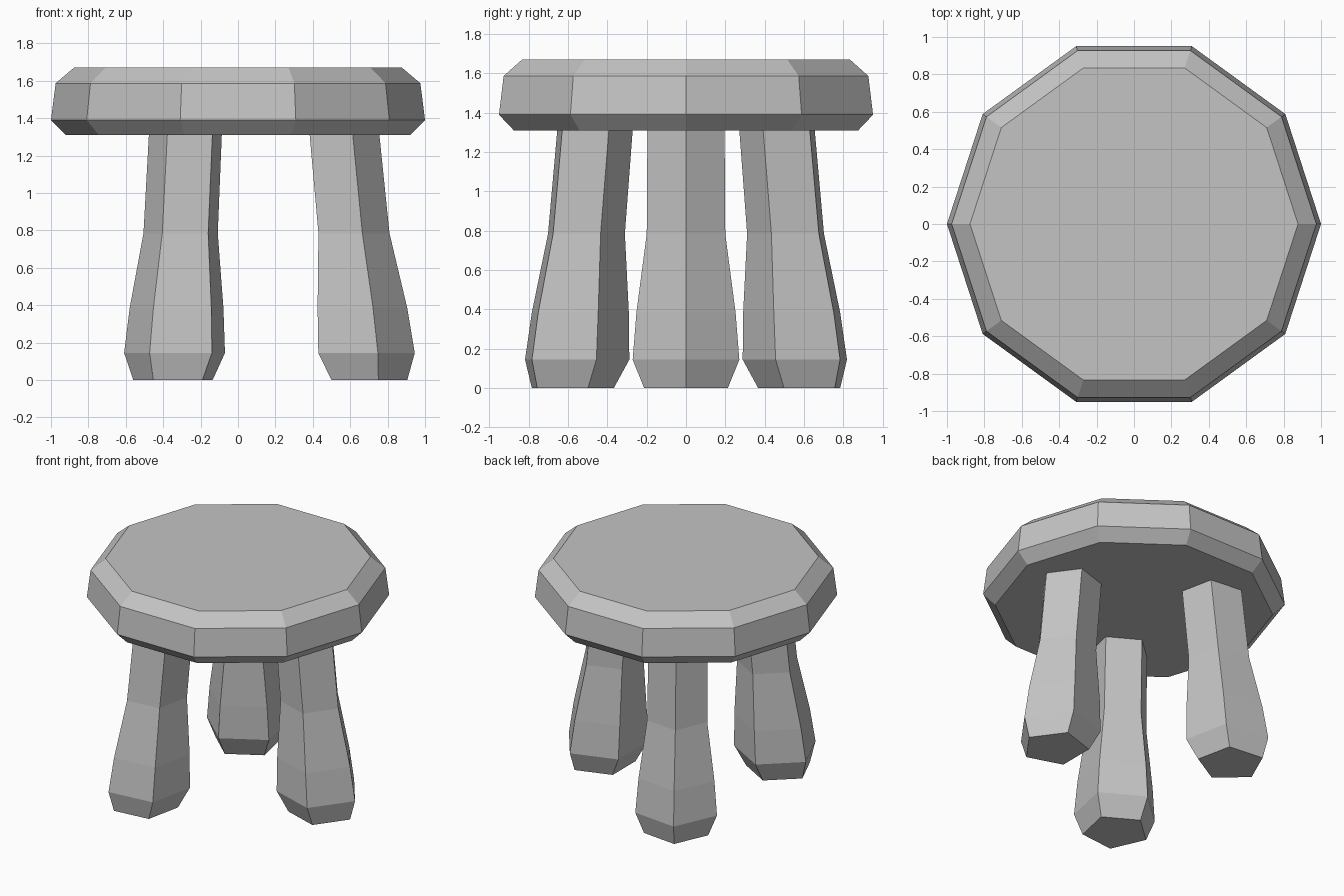
import bpy
import bmesh
from math import cos, sin, pi, radians

cube = bpy.data.objects.get("Cube")
if cube:
    bpy.data.objects.remove(cube)

# One plain grey for the whole stool
grey = bpy.data.materials.new("stone_grey")
grey.use_nodes = True
colour = (0.55, 0.55, 0.55, 1.0)
grey.diffuse_color = colour
grey.node_tree.nodes["Principled BSDF"].inputs["Base Color"].default_value = colour


def loft(name, sides, rings, turn=0.0):
    """Join polygon rings (height, radius, offset from the axis), turned about z."""
    bm = bmesh.new()
    loops = []
    for z, radius, offset in rings:
        loop = []
        for i in range(sides):
            a = 2 * pi * i / sides
            x, y = offset + radius * cos(a), radius * sin(a)
            loop.append(bm.verts.new((x * cos(turn) - y * sin(turn),
                                      x * sin(turn) + y * cos(turn), z)))
        loops.append(loop)
    for low, high in zip(loops, loops[1:]):
        for i in range(sides):
            j = (i + 1) % sides
            bm.faces.new((low[i], low[j], high[j], high[i]))
    bm.faces.new(loops[0][::-1])
    bm.faces.new(loops[-1])
    bmesh.ops.recalc_face_normals(bm, faces=bm.faces)
    mesh = bpy.data.meshes.new(name)
    bm.to_mesh(mesh)
    bm.free()
    mesh.materials.append(grey)
    obj = bpy.data.objects.new(name, mesh)
    bpy.context.collection.objects.link(obj)
    return obj


# Ten-sided seat with chamfered rims
loft("seat", 10, [(1.31, 0.92, 0), (1.39, 1.0, 0), (1.587, 0.975, 0), (1.67, 0.877, 0)])

# Three five-sided legs, splayed and swelling towards the foot
leg_rings = [(0.0, 0.224, 0.681), (0.145, 0.285, 0.66), (0.385, 0.265, 0.64),
             (0.785, 0.21, 0.60), (1.33, 0.206, 0.548)]
for name, angle in (("left_leg", 0), ("back_right_leg", 120), ("front_right_leg", 240)):
    loft(name, 5, leg_rings, radians(angle))
